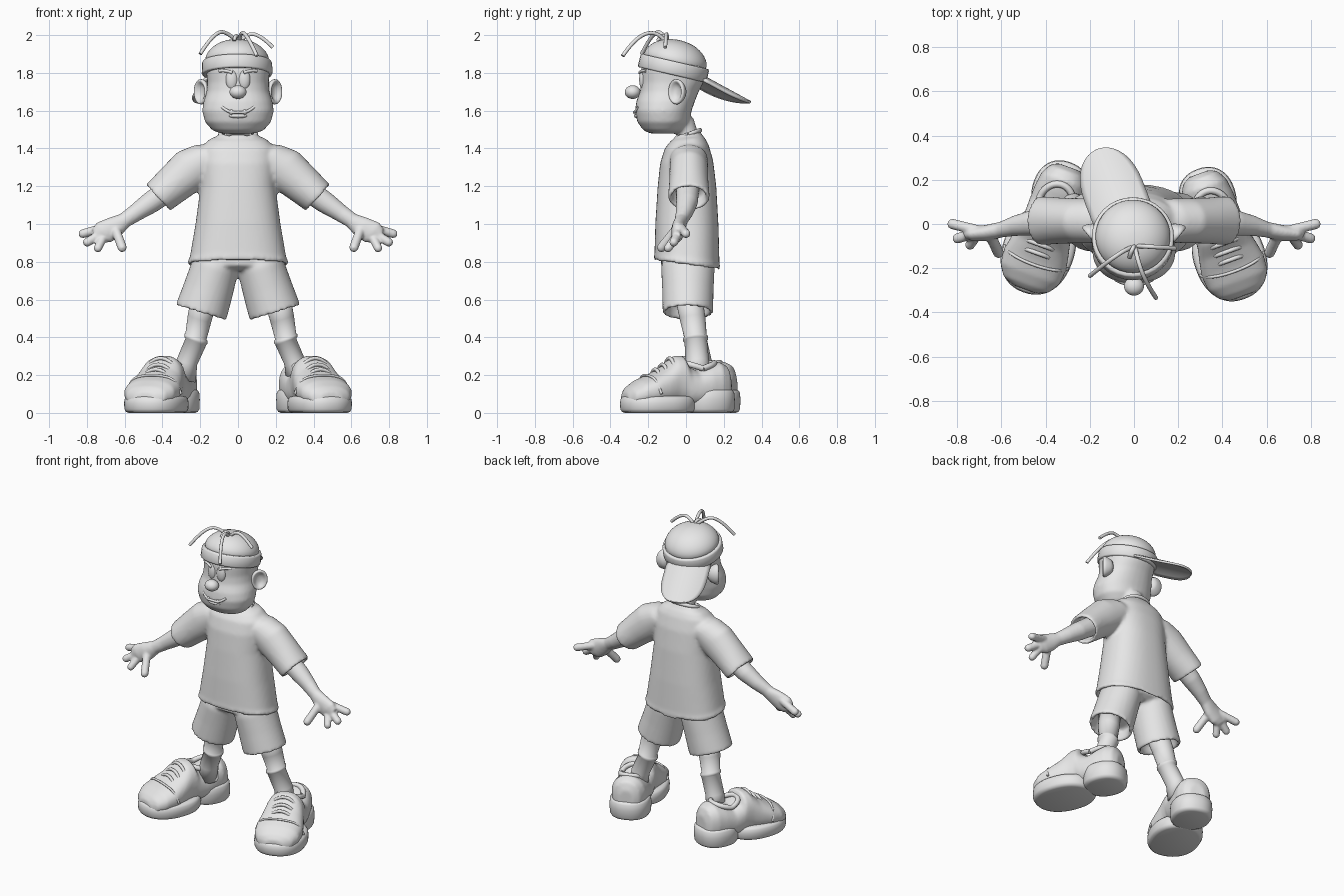
import bpy, bmesh
from math import sin, cos, pi, radians, copysign, sqrt
from mathutils import Vector, Matrix

cube = bpy.data.objects.get("Cube")
if cube:
    bpy.data.objects.remove(cube, do_unlink=True)

clay = bpy.data.materials.new("light_grey_clay")
clay.use_nodes = True
clay.diffuse_color = (0.8, 0.8, 0.8, 1)
clay.node_tree.nodes["Principled BSDF"].inputs["Base Color"].default_value = (0.8, 0.8, 0.8, 1)


def loft(bm, rings, axis=(0, 0, 1), e=2.0, n=32):
    """Skin elliptical rings (x, y, z, ra, rb) that all face along axis."""
    a = Vector(axis).normalized()
    u = Vector((1, 0, 0))
    u = (u - a * u.dot(a)).normalized()
    v = a.cross(u)
    loops = []
    for x, y, z, ra, rb in rings:
        loop = []
        for i in range(n):
            c, s = cos(2 * pi * i / n), sin(2 * pi * i / n)
            c, s = (copysign(abs(k) ** (2 / e), k) for k in (c, s))
            loop.append(bm.verts.new(Vector((x, y, z)) + u * ra * c + v * rb * s))
        loops.append(loop)
    for p, q in zip(loops, loops[1:]):
        for i in range(n):
            j = (i + 1) % n
            bm.faces.new((p[i], p[j], q[j], q[i]))
    bm.faces.new(loops[0][::-1])
    bm.faces.new(loops[-1])


def stack(bm, centre, axis, profile, **kw):
    """Loft of (offset, ra, rb) rings along an axis from a centre."""
    c, a = Vector(centre), Vector(axis).normalized()
    loft(bm, [(*(c + a * o), ra, rb) for o, ra, rb in profile], axis, **kw)


def capsule(bm, p, q, r):
    """Round-ended finger from p to q."""
    d = Vector(q) - Vector(p)
    k = [-0.98, -0.7, -0.3, 0]
    prof = [(o * r, *[r * sqrt(1 - o * o)] * 2) for o in k]
    prof += [(d.length - o * r, *[r * sqrt(1 - o * o)] * 2) for o in k[::-1]]
    stack(bm, p, d, prof, n=16)


def ball(bm, centre, size):
    m = Matrix.Translation(centre) @ Matrix.Diagonal((*size, 1))
    bmesh.ops.create_uvsphere(bm, u_segments=32, v_segments=16, radius=1, matrix=m)


def finish(name, bm, voxel=0, smooth=0, subsurf=0, mirror=False, matrix=None):
    if matrix:
        bm.transform(matrix)
    bmesh.ops.recalc_face_normals(bm, faces=bm.faces)
    mesh = bpy.data.meshes.new(name)
    bm.to_mesh(mesh)
    bm.free()
    mesh.materials.append(clay)
    mesh.polygons.foreach_set("use_smooth", [True] * len(mesh.polygons))
    ob = bpy.data.objects.new(name, mesh)
    bpy.context.collection.objects.link(ob)
    if voxel:
        m = ob.modifiers.new("blend", "REMESH")
        m.mode, m.voxel_size, m.use_smooth_shade = "VOXEL", voxel, True
        m = ob.modifiers.new("soften", "SMOOTH")
        m.iterations = smooth
    if subsurf:
        ob.modifiers.new("round", "SUBSURF").levels = subsurf
    if mirror:
        ob.modifiers.new("mirror", "MIRROR")
    return ob


def strand(name, pts, r, matrix=None, mirror=False):
    """Thin round tube along a smooth curve."""
    cu = bpy.data.curves.new(name, "CURVE")
    cu.dimensions, cu.bevel_depth, cu.use_fill_caps = "3D", r, True
    cu.bevel_resolution = 3
    sp = cu.splines.new("NURBS")
    sp.points.add(len(pts) - 1)
    for p, co in zip(sp.points, pts):
        p.co = (*co, 1)
    sp.use_endpoint_u, sp.order_u = True, 3
    cu.materials.append(clay)
    ob = bpy.data.objects.new(name, cu)
    bpy.context.collection.objects.link(ob)
    if matrix:
        ob.matrix_world = matrix
    if mirror:
        ob.modifiers.new("mirror", "MIRROR")


# Head and neck
bm = bmesh.new()
loft(bm, [(0, -.12, 1.48, .09, .07), (0, -.12, 1.495, .135, .105), (0, -.12, 1.54, .175, .138),
          (0, -.12, 1.6, .19, .15), (0, -.108, 1.65, .182, .155), (0, -.088, 1.7, .166, .155),
          (0, -.072, 1.75, .163, .166), (0, -.067, 1.82, .17, .172), (0, -.067, 1.88, .15, .15)], e=2.2)
loft(bm, [(0, .025, 1.4, .065, .06), (0, .01, 1.47, .06, .058), (0, -.03, 1.56, .07, .07)])
finish("head", bm, voxel=.01, smooth=8)

bm = bmesh.new()
ball(bm, (0, -.282, 1.698), (.045, .042, .036))
finish("nose", bm)
bm = bmesh.new()
ball(bm, (.033, -.226, 1.765), (.032, .022, .055))
finish("eyes", bm, mirror=True)
strand("eyebrows", [(.03, -.245, 1.8), (.06, -.238, 1.815), (.1, -.212, 1.81)], .008, mirror=True)
strand("mouth", [(-.085, -.25, 1.62), (-.05, -.27, 1.59), (0, -.275, 1.592),
                 (.05, -.27, 1.59), (.085, -.25, 1.62)], .008)
bm = bmesh.new()
ball(bm, (0, -.255, 1.573), (.05, .02, .014))
finish("lower_lip", bm)
bm = bmesh.new()
for x in (-.035, .035):
    ball(bm, (x, -.268, 1.592), (.011, .008, .014))
finish("teeth", bm)
bm = bmesh.new()
stack(bm, (.19, -.045, 1.7), (.75, -.62, 0),
      [(-.05, .025, .035), (-.015, .045, .058), (.005, .056, .07), (.02, .05, .064),
       (.018, .038, .052), (0, .026, .038), (-.006, .01, .015)])
finish("ears", bm, subsurf=1, mirror=True)

# Cap worn backwards
TILT = (0, .23, 1)
CAP = (-.005, -.066, 1.825)
bm = bmesh.new()
stack(bm, CAP, TILT, [(o, r, r) for o, r in (
    (.0, .172), (.05, .172), (.08, .16), (.11, .134), (.135, .095), (.148, .05), (.152, .006))])
finish("cap_dome", bm, subsurf=1)
bm = bmesh.new()
stack(bm, CAP, TILT, [(o, r, r) for o, r in (
    (-.036, .168), (-.036, .182), (-.028, .187), (.026, .186), (.036, .181), (.036, .168))])
finish("cap_band", bm)

bm = bmesh.new()
turn = Matrix.Rotation(radians(21), 4, 'Z')
grid, N = [], 12
for i in range(N + 1):
    d = sin(pi / 2 * i / N)
    width = .135 * sqrt(max(0, 1 - max(0, (d - .35) / .65) ** 2.3)) + .002
    row = []
    for j in range(N + 1):
        w = 2 * j / N - 1
        x, y = w * width, .12 + .325 * d
        z = 1.808 - .165 * d - .04 * (x / .135) ** 2
        row.append(bm.verts.new(turn @ Vector((x, y, z)) + Vector((-.005, -.08, 0))))
    grid.append(row)
for p, q in zip(grid, grid[1:]):
    for j in range(N):
        bm.faces.new((p[j], p[j + 1], q[j + 1], q[j]))
brim = finish("cap_brim", bm)
m = brim.modifiers.new("thickness", "SOLIDIFY")
m.thickness, m.offset = .014, 0

# Stray hairs
root = (.005, -.1, 1.95)
for k, pts in enumerate((
        [(.03, -.1, 2.0), (.11, -.105, 2.01), (.185, -.11, 1.935)],
        [(-.03, -.11, 2.0), (-.12, -.17, 2.03), (-.2, -.235, 1.9)],
        [(.01, -.14, 2.02), (.05, -.26, 2.0), (.1, -.335, 1.89)],
        [(0, -.1, 1.99), (-.015, -.13, 2.0), (-.02, -.15, 1.97)])):
    strand(f"hair_{k + 1}", [root] + pts, .01)

# Shirt: torso and both sleeves blended
bm = bmesh.new()
loft(bm, [(0, .005, .87, .2, .125), (0, .005, .785, .25, .16), (0, .005, .782, .262, .172),
          (0, .005, .8, .267, .176), (0, .005, .82, .256, .172), (0, .005, 1, .225, .167),
          (0, .005, 1.2, .198, .155), (0, .003, 1.33, .2, .14), (0, .003, 1.41, .19, .116),
          (0, .008, 1.448, .15, .09), (0, .012, 1.463, .11, .07), (0, .012, 1.478, .1, .068),
          (0, .012, 1.48, .085, .055), (0, .012, 1.45, .08, .05)], e=2.4, n=48)
for v in bm.verts:
    v.co.z -= .13 * v.co.y * (1.15 - v.co.z) / .35
for s in (1, -1):
    loft(bm, [(s * x, .015, z, a, b) for x, z, a, b in (
        (.1, 1.37, .07, .085), (.16, 1.345, .1, .1), (.24, 1.295, .118, .102), (.33, 1.22, .106, .104),
        (.405, 1.155, .096, .11), (.425, 1.137, .094, .11), (.425, 1.137, .076, .092),
        (.37, 1.185, .072, .085))], (s * .72, 0, -.66))
finish("shirt", bm, voxel=.011, smooth=7)
strand("collar", [(.095 * cos(t * pi / 8), .012 + .063 * sin(t * pi / 8),
                   1.474 + .023 * sin(t * pi / 8)) for t in range(17)], .012)

# Arm with hand: palm, three fingers and a thumb
bm = bmesh.new()
loft(bm, [(.34, .01, 1.2, .062, .062), (.46, .005, 1.115, .058, .058), (.54, -.008, 1.06, .047, .046),
          (.6, -.025, 1.02, .041, .036), (.655, -.038, .985, .058, .036), (.71, -.045, .955, .065, .034),
          (.745, -.047, .935, .045, .026)], (.78, 0, -.62))
for p, q, r in (((.7, -.03, .985), (.822, 0, .948), .024), ((.715, -.04, .955), (.798, -.065, .903), .024),
                ((.71, -.05, .935), (.742, -.095, .872), .023), ((.65, -.05, .975), (.613, -.13, .875), .025)):
    capsule(bm, p, q, r)
finish("arms_and_hands", bm, voxel=.007, smooth=6, mirror=True)

# Shorts: pelvis and both legs blended
bm = bmesh.new()
loft(bm, [(0, .008, .755, .1, .1), (0, .008, .78, .2, .14), (0, .008, .9, .21, .14)], e=2.4)
for s in (1, -1):
    loft(bm, [(s * x, .01, z, a, b) for x, z, a, b in (
        (.105, .86, .1, .12), (.122, .77, .126, .142), (.158, .65, .133, .136), (.19, .55, .139, .134),
        (.197, .53, .139, .134), (.197, .53, .12, .115), (.175, .6, .11, .105))], (s * .3, 0, -1))
finish("shorts", bm, voxel=.011, smooth=5)

for side, s, dy, knee, ankle in (("left", 1, -.03, .205, .3), ("right", -1, 0, .175, .27)):
    # Leg with sock
    bm = bmesh.new()
    loft(bm, [(s * knee, .01 - dy / 9, .62, .07, .072), (s * (knee * .7 + ankle * .3), .035, .5, .065, .068),
              (s * (knee + ankle) / 2, .05, .405, .058, .06), (s * (knee + ankle) / 2, .05, .4, .064, .066),
              (s * (knee + ankle) / 2, .051, .385, .064, .066), (s * (knee + ankle) / 2, .052, .378, .058, .06),
              (s * ankle, .075 + dy / 2, .27, .056, .062), (s * ankle * 1.04, .08 + dy / 2, .18, .06, .065)],
         (s * .3, .1, -1))
    finish(f"{side}_leg", bm)

    # Shoe, built toe towards -y then turned out
    place = Matrix.Translation((s * .392, -.01 + dy, 0)) @ Matrix.Rotation(s * radians(20), 4, 'Z')
    bm = bmesh.new()
    loft(bm, [(0, -l, (top + .03) / 2, w, (top - .03) / 2) for l, w, top in (
        (-.285, .05, .2), (-.265, .085, .25), (-.22, .108, .272), (-.16, .116, .255), (-.09, .118, .225),
        (-.04, .118, .25), (-.015, .118, .305), (.03, .122, .3), (.09, .136, .245), (.16, .149, .205),
        (.23, .142, .175), (.28, .11, .14), (.303, .06, .11))], (0, -1, 0), e=2.3)
    finish(f"{side}_shoe_upper", bm, voxel=.01, smooth=5, matrix=place)
    bm = bmesh.new()
    for l, w, length, h in ((.118, .162, .2, .085), (-.172, .127, .135, .12)):
        loft(bm, [(0, -l, z, w - i, length - i) for z, i in (
            (0, .025), (.006, .01), (.02, .002), (h * .6, 0), (h - .012, .003), (h, .012), (h + .004, .03))],
            e=2.25, n=48)
    finish(f"{side}_shoe_sole", bm, matrix=place)
    # Laces, toe cap seam and padded ankle collar
    for k, (l, z) in enumerate(((.05, .285), (.09, .252), (.13, .226))):
        strand(f"{side}_lace_{k + 1}", [(-.07, -l, z - .035), (-.04, -l, z + .004), (.04, -l, z + .004),
                                        (.07, -l, z - .035)], .01, place)
    strand(f"{side}_toe_seam", [(-.152, -.15, .1), (-.13, -.17, .175), (-.05, -.185, .2), (.05, -.185, .2),
                                (.13, -.17, .175), (.152, -.15, .1)], .007, place)
    strand(f"{side}_shoe_collar", [(.078 * cos(t * pi / 8), .11 + .09 * sin(t * pi / 8),
                                    .235 + .03 * abs(sin(t * pi / 8))) for t in range(17)], .016, place)
